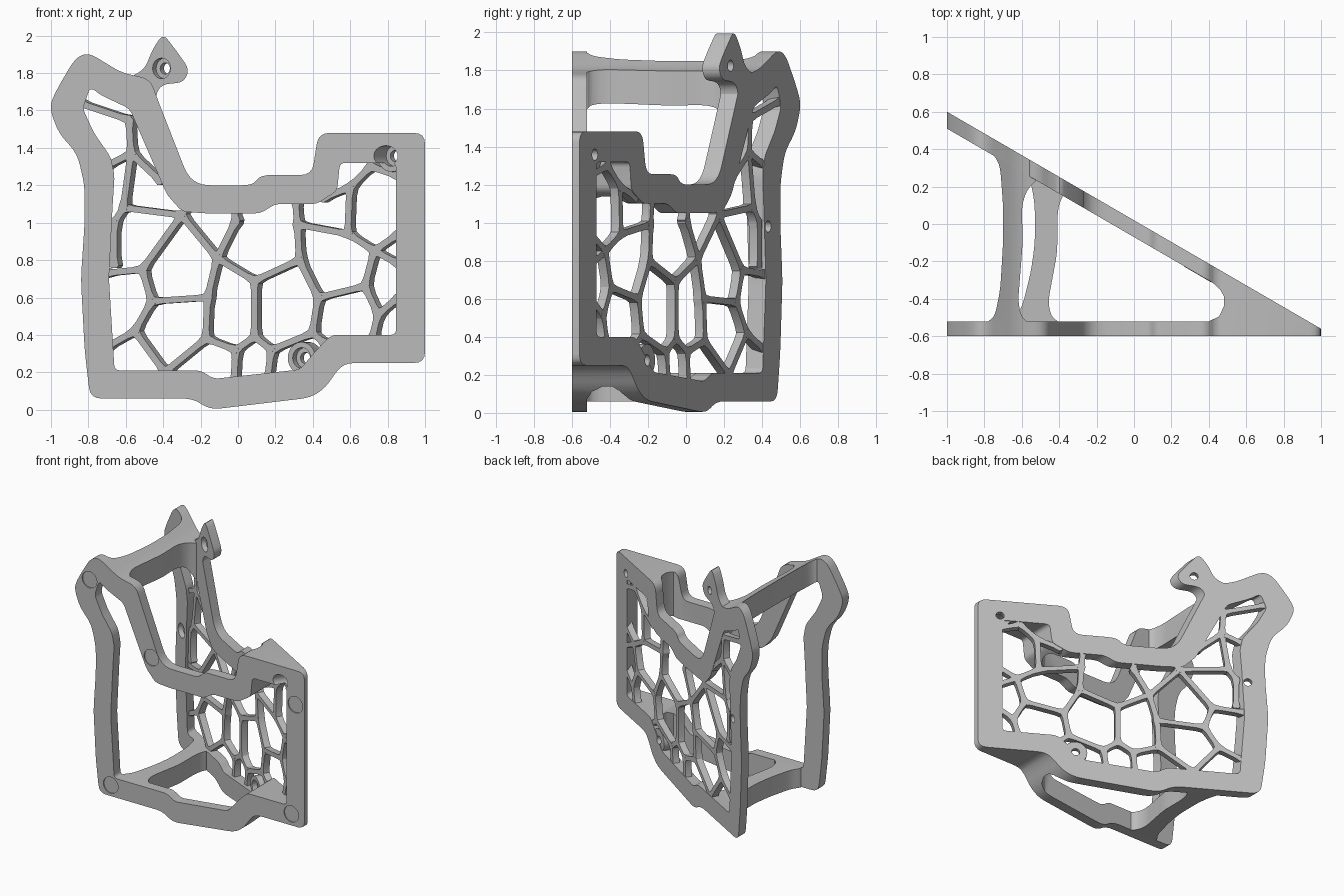
import bpy, bmesh, math
from mathutils import Vector

if "Cube" in bpy.data.objects:
    bpy.data.objects.remove(bpy.data.objects["Cube"])

grey = bpy.data.materials.new("plain grey")
grey.diffuse_color = (0.5, 0.5, 0.5, 1)
grey.use_nodes = True
grey.node_tree.nodes["Principled BSDF"].inputs["Base Color"].default_value = grey.diffuse_color
SLOPE = 0.58
N = Vector((SLOPE, 1, 0)).normalized()      # outward normal of the slanted plate


def back(x):
    return 0.6 - SLOPE * (x + 1)


def rounded(pts, r, steps=4):
    """Replace each corner with a short curve."""
    out = []
    for i, p in enumerate(pts):
        p, a, b = Vector(p), Vector(pts[i - 1]), Vector(pts[(i + 1) % len(pts)])
        s = p + (a - p).normalized() * min(r, 0.45 * (a - p).length)
        e = p + (b - p).normalized() * min(r, 0.45 * (b - p).length)
        for k in range(steps + 1):
            t = k / steps
            out.append(s * (1 - t) ** 2 + p * 2 * t * (1 - t) + e * t * t)
    return out


def solid(name, ring_pairs):
    """Closed solids, each lofted between two matching rings."""
    bm = bmesh.new()
    for ra, rb in ring_pairs:
        a = [bm.verts.new(p) for p in ra]
        b = [bm.verts.new(p) for p in rb]
        bm.faces.new(a)
        bm.faces.new(b[::-1])
        for i in range(len(a)):
            bm.faces.new((a[i - 1], b[i - 1], b[i], a[i]))
    bmesh.ops.recalc_face_normals(bm, faces=bm.faces)
    me = bpy.data.meshes.new(name)
    bm.to_mesh(me)
    bm.free()
    me.materials.append(grey)
    ob = bpy.data.objects.new(name, me)
    bpy.context.collection.objects.link(ob)
    return ob


def along_y(name, pts, y0, y1):
    return solid(name, [([(x, y0, z) for x, z in pts], [(x, y1, z) for x, z in pts])])


def along_z(name, pts, z0, z1):
    return solid(name, [([(x, y, z0) for x, y in pts], [(x, y, z1) for x, y in pts])])


def rod(name, start, axis, r, length, n=28):
    start, axis = Vector(start), Vector(axis).normalized()
    u = axis.cross(Vector((0, 0, 1))).normalized()
    v = axis.cross(u)
    ring = [start + (u * math.cos(2 * math.pi * k / n) + v * math.sin(2 * math.pi * k / n)) * r
            for k in range(n)]
    return solid(name, [(ring, [p + axis * length for p in ring])])


def boolean(ob, tool, op, keep=False):
    m = ob.modifiers.new("bool", 'BOOLEAN')
    m.operation, m.object, m.solver = op, tool, 'EXACT'
    bpy.context.view_layer.objects.active = ob
    bpy.ops.object.modifier_apply(modifier=m.name)
    if not keep:
        bpy.data.objects.remove(tool)


# Frame outline seen from the front
outer = [(-.80, 1.91), (-.62, 1.80), (-.47, 1.77), (-.43, 1.66), (-.27, 1.25), (-.20, 1.20),
         (.08, 1.20), (.12, 1.255), (.395, 1.255), (.43, 1.48), (1, 1.48), (1, .25),
         (.58, .25), (.53, .21), (.47, .12), (.39, .065), (-.15, 0), (-.24, .06),
         (-.79, .06), (-.82, .32), (-.84, .70), (-.82, 1.0), (-.82, 1.2), (-.86, 1.37),
         (-.96, 1.48), (-1.01, 1.62), (-.97, 1.71), (-.87, 1.88)]
inner = [(-.79, 1.725), (-.83, 1.61), (-.77, 1.48), (-.68, 1.35), (-.66, 1.25), (-.67, 1.1),
         (-.69, .70), (-.66, .21), (-.20, .21), (-.13, .165), (.33, .215), (.42, .32),
         (.50, .40), (.845, .40), (.845, 1.32), (.545, 1.32), (.53, 1.17), (.42, 1.10),
         (.20, 1.10), (.12, 1.05), (-.18, 1.05), (-.30, 1.06), (-.38, 1.15), (-.58, 1.61),
         (-.73, 1.68)]


def ring(name):
    ob = along_y(name, rounded(outer, .06), -.8, .8)
    boolean(ob, along_y("cutter", rounded(inner, .03), -.9, .9), 'DIFFERENCE')
    return ob


# Front and slanted frames, merged into a solid wedge at the right
frame = ring("wedge_frame")
boolean(frame, along_z("wedge", [(-1, -.6), (1, -.6), (1, back(1)), (-1, .6)], -1, 3), 'INTERSECT')
gap = rounded([(.48, -.52), (.48, back(.48) - .09)], 0, 1)
front = [(-1.3, -.52), (.40, -.52), (.455, -.495), (.48, -.44), (.48, -.385), (.46, -.35),
         (.42, back(.42) - .09), (-1.3, back(-1.3) - .09)]
boolean(frame, along_z("gap", front, -1.1, 3.1), 'DIFFERENCE')

# Bridges joining the two frames at the top and bottom left
bridges = {
    "upper_bridge": ([(-.80, -.53), (-.745, -.50), (-.715, -.35), (-.70, -.1), (-.70, .1),
                      (-.715, .3), (-.735, .35), (-.78, .40), (-.50, .25), (-.57, .19),
                      (-.60, .1), (-.595, -.1), (-.62, -.42), (-.60, -.5), (-.56, -.53)], 1.5, 2.1),
    "lower_bridge": ([(-.66, -.53), (-.60, -.45), (-.55, -.25), (-.53, -.1), (-.53, .1),
                      (-.55, .22), (-.58, .29), (-.37, .17), (-.40, .11), (-.41, .04),
                      (-.41, -.15), (-.46, -.42), (-.44, -.5), (-.39, -.53)], -.1, .23)}
for name, (plan, z0, z1) in bridges.items():
    boolean(ring(name), along_z("plan", rounded(plan, .05, 3), z0, z1), 'INTERSECT')

# Mounting ear on the slanted frame
ear_pts = rounded([(-.59, 1.77), (-.50, 1.82), (-.455, 1.93), (-.40, 2.01), (-.33, 1.92),
                   (-.26, 1.82), (-.29, 1.75), (-.40, 1.74), (-.435, 1.70), (-.44, 1.62),
                   (-.52, 1.64)], .04)
ear = solid("mounting_ear", [([(x, back(x), z) for x, z in ear_pts],
                              [(x, back(x) - .09, z) for x, z in ear_pts])])

# Screw holes square to the slanted plate: x, z, counterbore length, boss?
for x, z, length, boss in [(.86, 1.357, .4, True), (.38, .277, .2, True),
                           (-.71, .98, .06, False), (-.37, 1.825, .1, False)]:
    target = ear if z > 1.7 else frame
    p = Vector((x, back(x), z))
    if boss:
        boolean(target, rod("boss", p - N * .005, -N, .085, .075), 'UNION')
    boolean(target, rod("bore", p + N * .1, -N, .03, .3), 'DIFFERENCE')
    boolean(target, rod("counterbore", p - N * .04, -N, .055, length), 'DIFFERENCE')

# Shallow round pockets on the front face
for x, z in [(-.875, 1.715), (-.335, 1.245), (.92, 1.21), (.885, .34), (-.69, .145)]:
    boolean(frame, rod("pocket", (x, -.7, z), (0, 1, 0), .064, .108, 32), 'DIFFERENCE')

# Lattice web: junctions (hundredths) and the struts that link them
nodes = {'A': (-57, 155), 'B': (-56, 137), 'C': (-60, 108), 'D': (-29, 104), 'E': (-50, 75),
         'F': (-45, 58), 'G': (-10, 81), 'H': (-15, 60), 'I': (-54, 42), 'J': (-38, 20),
         'K': (-16, 38), 'L': (0, 32), 'M': (10, 39), 'N': (10, 69), 'O': (34, 80),
         'P': (33, 99), 'R': (19, 32), 'S': (41, 41), 'Q': (44, 60), 'T': (69, 66),
         'U': (74, 85), 'X': (60, 94), 'Y': (61, 119), 'Z': (72, 130), 'V': (76, 51),
         'a': (-84, 164), 'b': (-70, 130), 'c': (-40, 122), 'd': (-65, 100), 'e': (-70, 73),
         'f': (-25, 110), 'g': (0, 101), 'h': (-1, 110), 'i': (-70, 33), 'j': (-1, 14),
         'k': (17, 16), 'm': (47, 36), 'n': (32, 112), 'o': (46, 113), 'p': (87, 125),
         'q': (87, 94), 'r': (87, 78), 's': (87, 60), 't': (73, 38), 'u': (-65, 77)}
links = ("aA AB Bb Bc BC Cd CD Df DG DE Ee EF FH HG FI Ii IJ JK KH KL Lj LM MN NG NO OP Pn "
         "Gg gh MR Rk RS Sm SQ QO QT TU UX XP XY Yo YZ Zp Uq Ur TV Vs Vt du").split()
pairs = []
for i, (a, b) in enumerate(links):
    pa, pb = Vector(nodes[a]) / 100, Vector(nodes[b]) / 100
    d = pb - pa
    L = d.length
    d.normalize()
    side = Vector((-d.y, d.x))
    f = min(.05, L * .3)
    spots = [(-.012, .014), (0, .025), (f * .5, .021), (f, .017),
             (L - f, .017), (L - f * .5, .021), (L, .025), (L + .012, .014)]
    outline = [pa + d * t + side * w for t, w in spots]
    outline += [pa + d * t - side * w for t, w in reversed(spots)]
    face = [Vector((p.x + .013, back(p.x + .013), p.y)) for p in outline]
    top = .003 + .0002 * (i % 5)
    pairs.append(([p - N * top for p in face], [p - N * (.05 + top) for p in face]))
solid("lattice_web", pairs)

# Smooth rounded corners while keeping crisp edges
for ob in list(bpy.context.scene.objects):
    bpy.ops.object.select_all(action='DESELECT')
    ob.select_set(True)
    bpy.context.view_layer.objects.active = ob
    bpy.ops.object.shade_smooth_by_angle(angle=math.radians(30))
